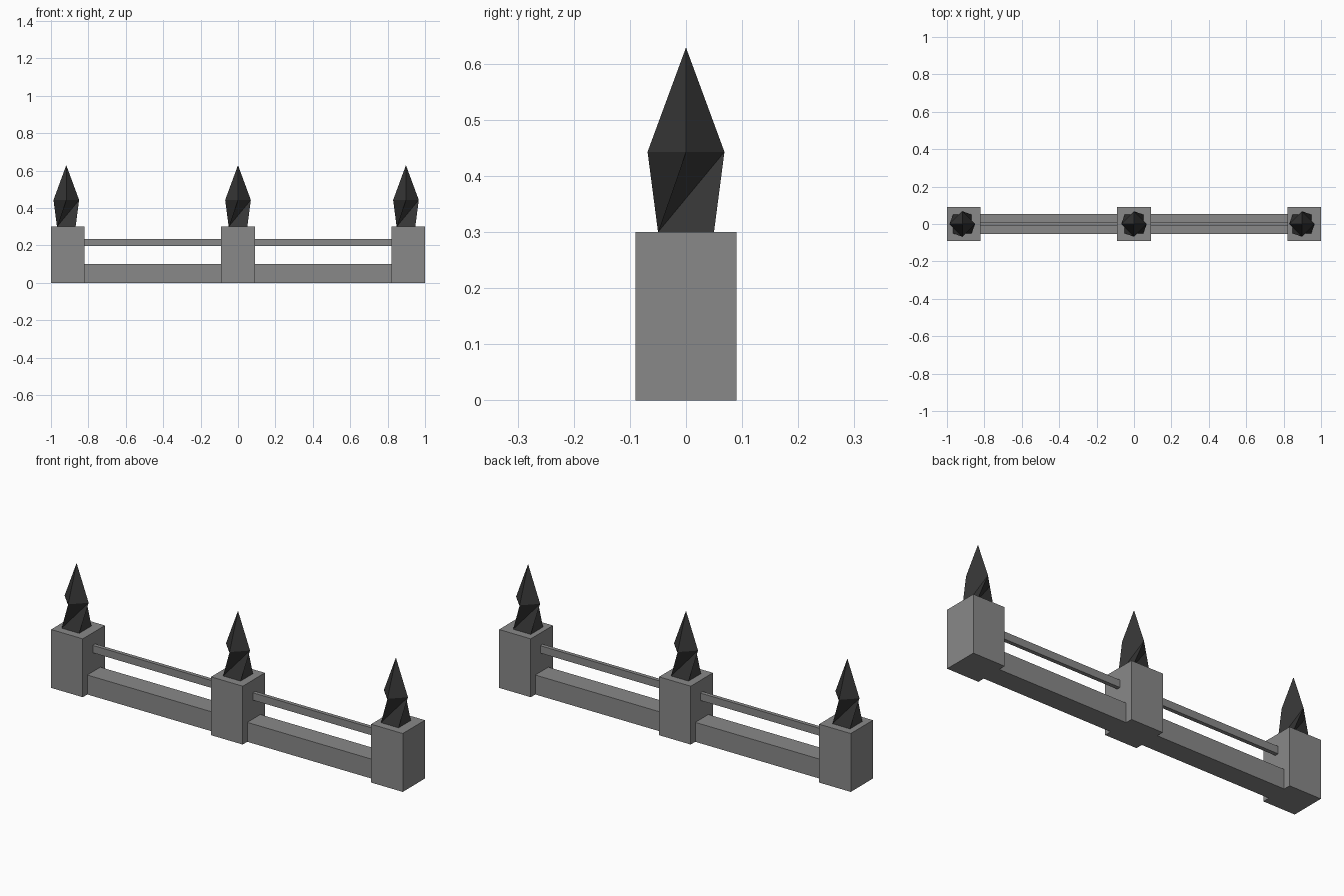
import bpy, bmesh, math

if "Cube" in bpy.data.objects:
    bpy.data.objects.remove(bpy.data.objects["Cube"])


def material(name, value):
    m = bpy.data.materials.new(name)
    m.diffuse_color = (value, value, value, 1)
    m.use_nodes = True
    m.node_tree.nodes["Principled BSDF"].inputs["Base Color"].default_value = m.diffuse_color
    return m


STONE = material("grey stone", 0.25)
IRON = material("dark iron", 0.035)


def finish(bm, name, mat):
    bmesh.ops.recalc_face_normals(bm, faces=bm.faces)
    mesh = bpy.data.meshes.new(name)
    bm.to_mesh(mesh)
    bm.free()
    mesh.materials.append(mat)
    obj = bpy.data.objects.new(name, mesh)
    bpy.context.collection.objects.link(obj)
    return obj


def box(name, lo, hi, mat):
    bm = bmesh.new()
    bmesh.ops.create_cube(bm, size=1)
    for v in bm.verts:
        for i in range(3):
            v.co[i] = lo[i] if v.co[i] < 0 else hi[i]
    return finish(bm, name, mat)


def spire(name, x):
    """Four-sided spear head whose square base is twisted 45 degrees."""
    bm = bmesh.new()

    def ring(radius, z, start):
        return [bm.verts.new((x + radius * math.cos(math.radians(start + 90 * i)),
                              radius * math.sin(math.radians(start + 90 * i)), z))
                for i in range(4)]

    base = ring(0.0705, 0.30, -45)
    shoulder = ring(0.0685, 0.443, 0)
    tip = bm.verts.new((x, 0, 0.629))
    for i in range(4):
        j = (i + 1) % 4
        # inward-folded twisted side, then the point
        bm.faces.new((base[i], base[j], shoulder[j]))
        bm.faces.new((base[i], shoulder[j], shoulder[i]))
        bm.faces.new((shoulder[i], shoulder[j], tip))
    bm.faces.new(base[::-1])
    return finish(bm, name, IRON)


# Posts with spires
for label, x, sx in (("left", -0.91, -0.918), ("middle", 0, 0), ("right", 0.91, 0.898)):
    box(label + "_post", (x - 0.09, -0.09, 0), (x + 0.09, 0.09, 0.30), STONE)
    spire(label + "_spire", sx)

# Low wall and thin rail in each bay
for label, x0, x1 in (("left", -0.83, -0.08), ("right", 0.08, 0.83)):
    box(label + "_low_wall", (x0, -0.053, 0), (x1, 0.053, 0.10), STONE)
    box(label + "_rail", (x0, -0.008, 0.197), (x1, 0.012, 0.235), STONE)
